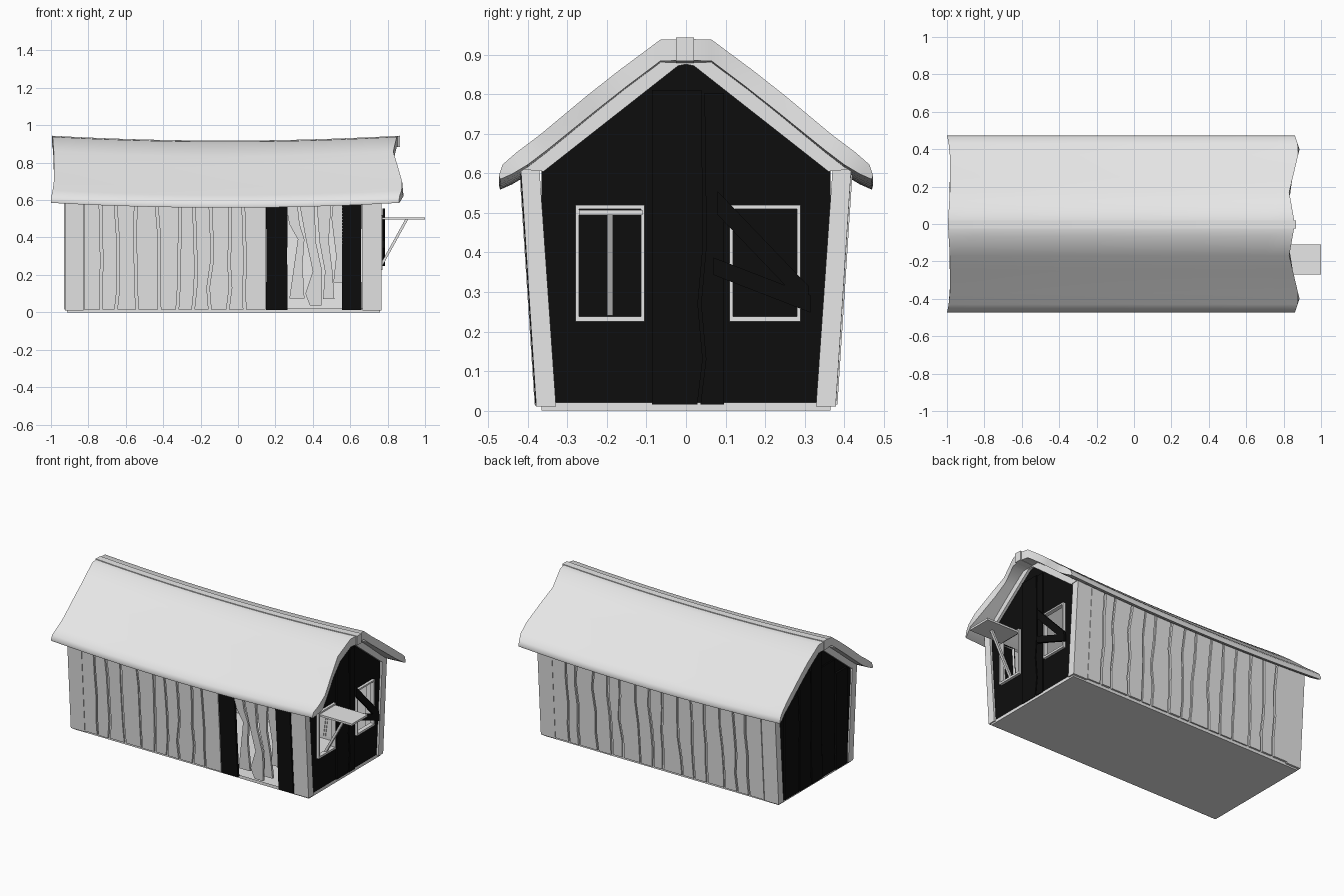
import bpy, bmesh, random
from mathutils import Vector

random.seed(4)
if "Cube" in bpy.data.objects:
    bpy.data.objects.remove(bpy.data.objects["Cube"])


def material(name, value):
    m = bpy.data.materials.new(name)
    m.use_nodes = True
    m.diffuse_color = (value, value, value, 1)
    m.node_tree.nodes["Principled BSDF"].inputs["Base Color"].default_value = (value, value, value, 1)
    return m


GREY = material("pale_grey", 0.8)
BLACK = material("black", 0.004)


def add_object(name, verts, faces, mat, fix=True):
    mesh = bpy.data.meshes.new(name)
    mesh.from_pydata([tuple(v) for v in verts], [], faces)
    if fix:
        bm = bmesh.new()
        bm.from_mesh(mesh)
        bmesh.ops.recalc_face_normals(bm, faces=bm.faces)
        bm.to_mesh(mesh)
        bm.free()
    mesh.materials.append(mat)
    ob = bpy.data.objects.new(name, mesh)
    bpy.context.collection.objects.link(ob)
    return ob


def prism(name, bottom, top, mat):
    """Solid between two matching outlines."""
    n = len(bottom)
    faces = [tuple(range(n)), tuple(range(n, 2 * n))]
    faces += [(i, (i + 1) % n, n + (i + 1) % n, n + i) for i in range(n)]
    return add_object(name, list(bottom) + list(top), faces, mat)


def box(name, x, y, z, mat):
    ring = [(x[0], y[0]), (x[1], y[0]), (x[1], y[1]), (x[0], y[1])]
    return prism(name, [(a, b, z[0]) for a, b in ring], [(a, b, z[1]) for a, b in ring], mat)


# Wall surfaces: each maps (along, height, outward offset) to a point
def lean(z):
    return 0.368 + 0.065 * z


def side(s):
    return lambda u, z, d: Vector((u, s * (lean(z) + d), z))


def end(x, s):
    return lambda u, z, d: Vector((x + s * d, u, z))


FRONT, BACK = side(-1), side(1)
RIGHT, LEFT = end(0.755, 1), end(-0.915, -1)


def outward(place, verts, faces):
    a, b, c = [verts[i] for i in faces[0][:3]]
    flip = (b - a).cross(c - a).dot(place(0, 0, 1) - place(0, 0, 0)) < 0
    return [f[::-1] for f in faces] if flip else faces


def board(name, place, rows, mat, depth=0.012):
    """Open-backed crooked board; rows are (height, left, right)."""
    verts, faces = [], []
    for z, l, r in rows:
        verts += [place(l, z, depth), place(r, z, depth), place(r, z, -0.004), place(l, z, -0.004)]
    for i in range(0, 4 * (len(rows) - 1), 4):
        faces += [(i, i + 1, i + 5, i + 4), (i + 1, i + 2, i + 6, i + 5), (i + 3, i, i + 4, i + 7)]
    t = 4 * (len(rows) - 1)
    faces += [(3, 2, 1, 0), (t, t + 1, t + 2, t + 3)]
    return add_object(name, verts, outward(place, verts, faces), mat, False)


def sheet(name, place, polygons, mat):
    """One-sided flat wall made of polygons."""
    verts, faces = [], []
    for poly in polygons:
        faces.append(tuple(range(len(verts), len(verts) + len(poly))))
        verts += [place(u, z, 0) for u, z in poly]
    return add_object(name, verts, outward(place, verts, faces), mat, False)


def board_row(name, place, edges, mat, top, wobble=0.012, gap=0.007):
    heights = [0.016, 0.13, 0.27, 0.42, 1]
    jitter = [[0 if k in (0, len(edges) - 1) else random.uniform(-wobble, wobble) for _ in heights]
              for k in range(len(edges))]
    for k in range(len(edges) - 1):
        l, r = edges[k], edges[k + 1]
        rows = [(top(l, r) if z == 1 else z, l + jitter[k][i] + gap, r + jitter[k + 1][i] - gap)
                for i, z in enumerate(heights)]
        board(f"{name}_{k + 1}", place, rows, mat, random.uniform(0.008, 0.014))


# Long walls: backing sheets, boards and dark panels
WALL_TOP = 0.6
sheet("front_backing", FRONT, [[(-0.9, 0.01), (0.16, 0.01), (0.16, WALL_TOP), (-0.9, WALL_TOP)]], GREY)
sheet("back_backing", BACK, [[(-0.9, 0.01), (0.75, 0.01), (0.75, WALL_TOP), (-0.9, WALL_TOP)]], GREY)
front_edges = [-0.83, -0.725, -0.65, -0.54, -0.43, -0.32, -0.23, -0.15, -0.05, 0.035, 0.155]
board_row("front_board", FRONT, front_edges, GREY, lambda l, r: WALL_TOP)
back_edges = [-0.83 + 1.5 * i / 15 + (0.02 if i % 3 == 1 else 0) for i in range(16)]
board_row("back_board", BACK, back_edges, GREY, lambda l, r: WALL_TOP)
for name, l, r in (("left_door_panel", 0.15, 0.265), ("right_door_panel", 0.555, 0.66)):
    board(name, FRONT, [(0.012, l, r), (0.3, l + 0.002, r - 0.002), (WALL_TOP, l, r)], BLACK)

# Broken boards in the doorway
door = [
    [(0.075, 0.275, 0.355), (0.25, 0.3, 0.345), (0.39, 0.32, 0.355), (0.47, 0.275, 0.33), (WALL_TOP, 0.25, 0.315)],
    [(0.035, 0.385, 0.445), (0.1, 0.36, 0.45), (0.22, 0.4, 0.45), (0.38, 0.365, 0.415), (WALL_TOP, 0.325, 0.41)],
    [(0.07, 0.455, 0.515), (0.22, 0.465, 0.505), (0.38, 0.435, 0.485), (WALL_TOP, 0.42, 0.5)],
    [(0.16, 0.51, 0.56), (0.3, 0.525, 0.56), (0.5, 0.5, 0.56), (WALL_TOP, 0.51, 0.56)],
]
for k, rows in enumerate(door):
    board(f"door_board_{k + 1}", FRONT, rows, GREY)


# Gable walls
def gable(y):
    return min(0.885, 0.9 - 0.77 * abs(y))


def strip(l, r, low=0.015, high=None):
    return [(l, low), (r, low), (r, high or gable(r)), (l, high or gable(l))]


W = 0.366
WINDOWS = {"shutter_window": (-0.28, -0.105), "boarded_window": (0.11, 0.29)}
SILL, HEAD = 0.23, 0.52
cuts = [-W, -0.275, -0.11, 0, 0.115, 0.285, W]
pieces = []
for k in range(6):
    if k in (1, 4):
        pieces += [strip(cuts[k], cuts[k + 1], 0.015, SILL), strip(cuts[k], cuts[k + 1], HEAD)]
    else:
        pieces.append(strip(cuts[k], cuts[k + 1]))
sheet("right_gable_wall", RIGHT, pieces, BLACK)
sheet("left_gable_wall", LEFT, [strip(-W, 0), strip(0, W)], BLACK)


def board_top(l, r):
    return gable(max(abs(l), abs(r))) - 0.02


board_row("left_gable_board", LEFT, [-0.32, -0.2, -0.06, 0.05, 0.17, 0.32], BLACK, board_top, 0.008, 0.004)
board_row("right_gable_board", RIGHT, [-0.09, 0.04, 0.1], BLACK, board_top, 0.008, 0.004)

# Window frames
for name, (l, r) in WINDOWS.items():
    bars = {"sill": (l, r, SILL - 0.005, SILL + 0.008), "head": (l, r, HEAD - 0.01, HEAD),
            "left_bar": (l, l + 0.009, SILL, HEAD), "right_bar": (r - 0.009, r, SILL, HEAD)}
    for part, (a, b, c, d) in bars.items():
        box(f"{name}_{part}", (0.745, 0.772), (a, b), (c, d), GREY)

# Boards nailed across the second window
for k, (a, b, c, d, w) in enumerate(((0.08, 0.525, 0.31, 0.285, 0.03), (0.07, 0.365, 0.315, 0.27, 0.022))):
    outline = [(a, b - w), (c, d - w), (c, d + w), (a, b + w)]
    prism(f"window_cross_board_{k + 1}", [(0.772, y, z) for y, z in outline],
          [(0.786, y, z) for y, z in outline], BLACK)

# Propped shutter and its strut
box("shutter", (0.765, 1.0), (-0.27, -0.11), (0.495, 0.508), GREY)
strut = [(0.752, 0.24), (0.768, 0.24), (0.91, 0.497), (0.894, 0.497)]
prism("shutter_strut", [(x, -0.2, z) for x, z in strut], [(x, -0.184, z) for x, z in strut], GREY)

# Leaning corner posts
for sx, x0, x1 in (("left", -0.925, -0.825), ("right", 0.665, 0.768)):
    for sy, s in (("front", -1), ("back", 1)):
        def ring(z, inset):
            outer = lean(z) + 0.01
            return [(x, s * y, z) for x, y in
                    ((x0, outer), (x1, outer), (x1, outer - inset), (x0, outer - inset))]
        prism(f"{sy}_{sx}_post", ring(0.01, 0.05), ring(0.615, 0.047), GREY)

# Base, open on top
base = box("base", (-0.915, 0.76), (-0.365, 0.365), (0, 0.02), GREY)
bm = bmesh.new()
bm.from_mesh(base.data)
bmesh.ops.delete(bm, geom=[f for f in bm.faces if f.normal.z > 0.5], context="FACES_ONLY")
bm.to_mesh(base.data)
bm.free()

# Sloping trim on the gables
trim = [(0, 0.89), (0.07, 0.89), (0.37, 0.65), (0.415, 0.61), (0.36, 0.605), (0.02, 0.872), (0, 0.876)]
for name, x0, x1 in (("right", 0.745, 0.772), ("left", -0.928, -0.905)):
    for sy, s in (("front", -1), ("back", 1)):
        prism(f"{name}_{sy}_trim", [(x0, s * y, z) for y, z in trim], [(x1, s * y, z) for y, z in trim], GREY)


# Sagging roof with wavy ends
def lerp(points, t):
    for (a, p), (b, q) in zip(points, points[1:]):
        if t <= b:
            return p + (q - p) * (t - a) / (b - a)
    return points[-1][1]


RIGHT_END = [(0, 0.86), (0.17, 0.83), (0.4, 0.885), (0.475, 0.86)]
LEFT_END = [(0, -0.995), (0.17, -0.985), (0.4, -0.985), (0.475, -1.0)]


def roof_point(t, y, z):
    a, b = lerp(LEFT_END, abs(y)), lerp(RIGHT_END, abs(y))
    return (a + (b - a) * t, y, z - 0.026 * (1 - (2 * t - 1) ** 2))


outer = [(0, 0.94), (0.065, 0.938), (0.17, 0.86), (0.25, 0.797), (0.37, 0.697), (0.43, 0.652), (0.464, 0.622), (0.473, 0.595)]
inner = [(0, 0.886), (0.065, 0.884), (0.15, 0.82), (0.23, 0.757), (0.35, 0.66), (0.4, 0.622), (0.44, 0.598), (0.47, 0.585)]
mirror = lambda pts: [(-y, z) for y, z in pts[:0:-1]] + pts
loop = mirror(outer) + mirror(inner)[::-1]
n, half, steps = len(loop), len(loop) // 2, 14
verts = [roof_point(i / steps, y, z) for i in range(steps + 1) for y, z in loop]
faces = [(i * n + j, i * n + (j + 1) % n, (i + 1) * n + (j + 1) % n, (i + 1) * n + j)
         for i in range(steps) for j in range(n)]
for o in (0, steps * n):
    faces += [(o + j, o + j + 1, o + n - 2 - j, o + n - 1 - j) for j in range(half - 1)]
roof = add_object("roof", verts, faces, GREY)

# Ridge cap following the sag
cap = [(-0.025, 0.884), (0.02, 0.884), (0.02, 0.944), (-0.025, 0.944)]
verts = []
for i in range(steps + 1):
    for y, z in cap:
        x, _, h = roof_point(i / steps, 0, z)
        verts.append((x + (0.006 if i == steps else 0), y, h))
faces = [(i * 4 + j, i * 4 + (j + 1) % 4, i * 4 + 4 + (j + 1) % 4, i * 4 + 4 + j)
         for i in range(steps) for j in range(4)] + [(0, 1, 2, 3), tuple(steps * 4 + j for j in range(4))]
add_object("ridge_cap", verts, faces, GREY)

bpy.ops.object.select_all(action="DESELECT")
roof.select_set(True)
bpy.context.view_layer.objects.active = roof
bpy.ops.object.shade_smooth_by_angle(angle=0.7)
